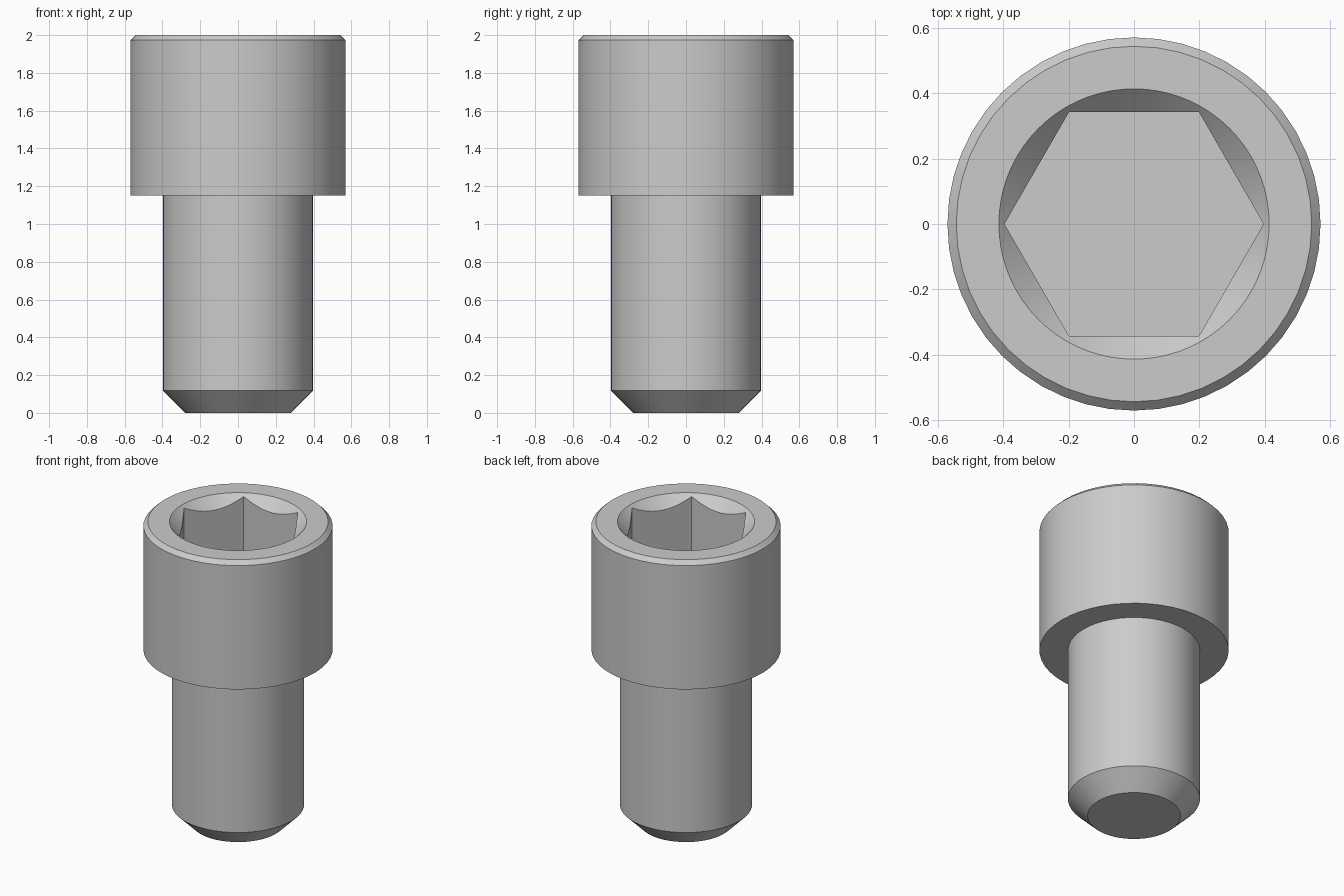
import bpy, bmesh, math

if "Cube" in bpy.data.objects:
    bpy.data.objects.remove(bpy.data.objects["Cube"], do_unlink=True)

steel = bpy.data.materials.new("grey_steel")
steel.use_nodes = True
grey = (0.6, 0.6, 0.6, 1.0)
steel.diffuse_color = grey
steel.node_tree.nodes["Principled BSDF"].inputs["Base Color"].default_value = grey


def lathe(name, profile, sides):
    """Closed solid of revolution from (radius, height) pairs, bottom to top."""
    bm = bmesh.new()
    rings = []
    for r, z in profile:
        turns = [2 * math.pi * i / sides for i in range(sides)]
        rings.append([bm.verts.new((r * math.cos(a), r * math.sin(a), z)) for a in turns])
    for low, high in zip(rings, rings[1:]):
        for i in range(sides):
            j = (i + 1) % sides
            bm.faces.new((low[i], low[j], high[j], high[i]))
    bm.faces.new(rings[0][::-1])
    bm.faces.new(rings[-1])
    mesh = bpy.data.meshes.new(name)
    bm.to_mesh(mesh)
    bm.free()
    obj = bpy.data.objects.new(name, mesh)
    bpy.context.collection.objects.link(obj)
    mesh.materials.append(steel)
    return obj


# Shank with chamfered tip, and cylindrical head with chamfered rim
screw = lathe("socket_screw", [(0.28, 0), (0.398, 0.118), (0.398, 1.15),
                               (0.57, 1.15), (0.57, 1.973), (0.543, 2)], 48)

# Hexagonal socket and its conical lead-in
cutters = [
    lathe("hex_cutter", [(0.396, 1.56), (0.396, 2.1)], 6),
    lathe("lead_in_cutter", [(0.333, 1.92), (0.433, 2.02)], 72),
]
bpy.context.view_layer.objects.active = screw
for cutter in cutters:
    cutter.hide_render = True
    cut = screw.modifiers.new(cutter.name, "BOOLEAN")
    cut.operation = "DIFFERENCE"
    cut.solver = "EXACT"
    cut.object = cutter
    bpy.ops.object.modifier_apply(modifier=cut.name)
for cutter in cutters:
    bpy.data.objects.remove(cutter, do_unlink=True)

# Round walls smooth, all chamfer and socket edges crisp
bpy.ops.object.select_all(action="DESELECT")
screw.select_set(True)
bpy.ops.object.shade_smooth_by_angle(angle=math.radians(25))
